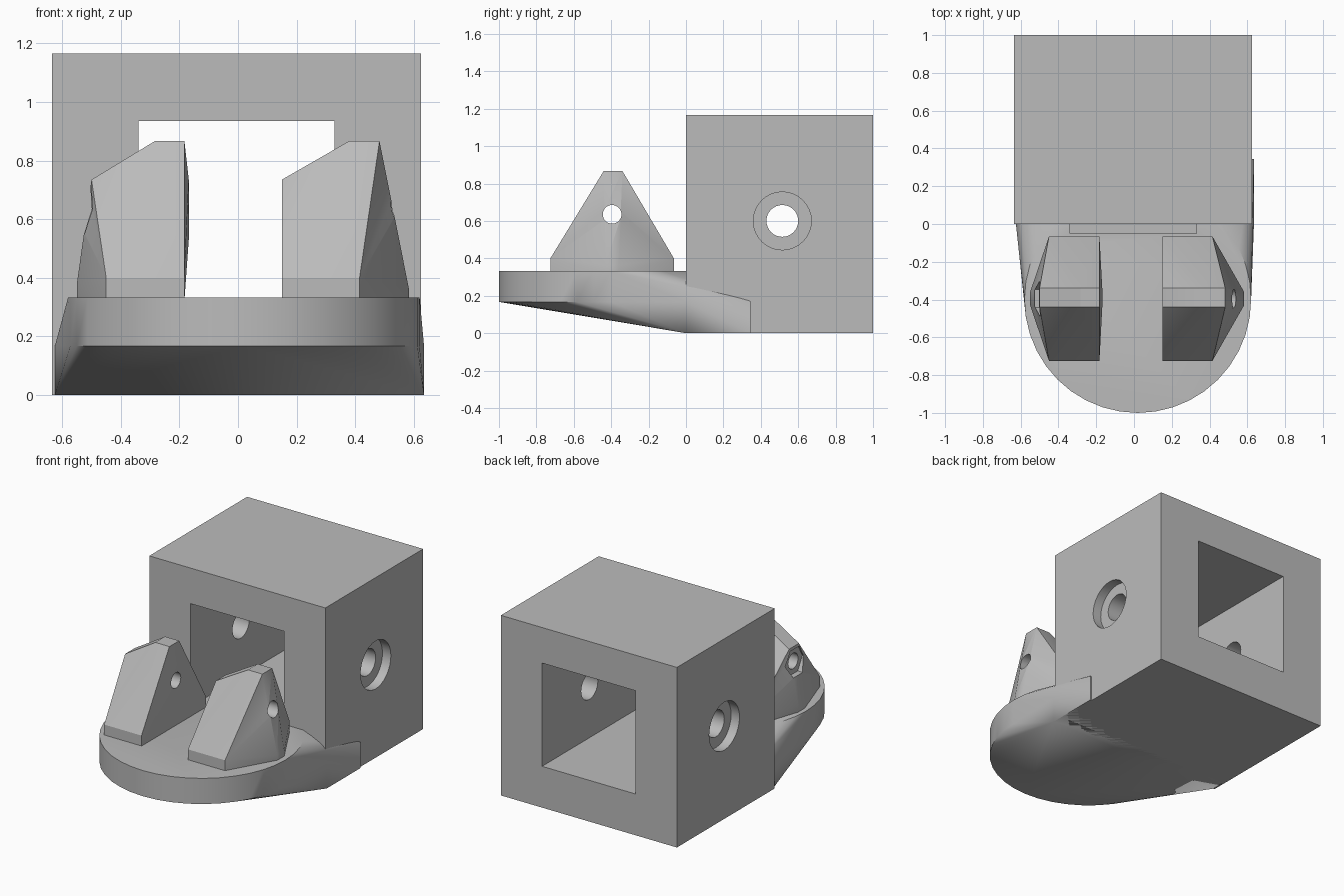
import bpy, bmesh, math
from mathutils import Matrix, Vector

if "Cube" in bpy.data.objects:
    bpy.data.objects.remove(bpy.data.objects["Cube"], do_unlink=True)

grey = bpy.data.materials.new("plain grey")
grey.use_nodes = True
colour = (0.5, 0.5, 0.5, 1)
grey.diffuse_color = colour
grey.node_tree.nodes["Principled BSDF"].inputs["Base Color"].default_value = colour


def finish(name, bm):
    bmesh.ops.recalc_face_normals(bm, faces=bm.faces)
    mesh = bpy.data.meshes.new(name)
    bm.to_mesh(mesh)
    bm.free()
    mesh.materials.append(grey)
    obj = bpy.data.objects.new(name, mesh)
    bpy.context.collection.objects.link(obj)
    return obj


def corners(xs, ys, zs):
    return [(x, y, z) for x in xs for y in ys for z in zs]


def hull(name, points):
    bm = bmesh.new()
    for p in points:
        bm.verts.new(p)
    res = bmesh.ops.convex_hull(bm, input=bm.verts)
    spare = {g for g in res["geom_interior"] + res["geom_unused"]
             if isinstance(g, bmesh.types.BMVert)}
    bmesh.ops.delete(bm, geom=list(spare), context='VERTS')
    bmesh.ops.dissolve_limit(bm, angle_limit=math.radians(0.5),
                             verts=bm.verts, edges=bm.edges)
    return finish(name, bm)


def bore(name, x0, x1, y, z, radius, sides=32):
    """Cylinder or prism lying along x."""
    bm = bmesh.new()
    place = Matrix.Translation(((x0 + x1) / 2, y, z)) @ Matrix.Rotation(math.pi / 2, 4, 'Y')
    bmesh.ops.create_cone(bm, cap_ends=True, segments=sides, radius1=radius,
                          radius2=radius, depth=x1 - x0, matrix=place)
    return finish(name, bm)


def cut(obj, cutters):
    for c in cutters:
        mod = obj.modifiers.new("cut", 'BOOLEAN')
        mod.operation = 'DIFFERENCE'
        mod.solver = 'EXACT'
        mod.object = c
    bpy.context.view_layer.update()
    deps = bpy.context.evaluated_depsgraph_get()
    mesh = bpy.data.meshes.new_from_object(obj.evaluated_get(deps))
    obj.modifiers.clear()
    obj.data = mesh


# Cutters
socket_cut = hull("socket_cutter", corners((-0.34, 0.33), (-0.05, 1.1), (0.267, 0.935)))
cross_bore = bore("cross_bore_cutter", -1, 1, 0.515, 0.6, 0.085)
left_recess = bore("left_recess_cutter", 0.565, 0.8, 0.515, 0.6, 0.155)
right_recess = bore("right_recess_cutter", -0.8, -0.575, 0.515, 0.6, 0.155)
pin_bore = bore("pin_bore_cutter", -1, 1, -0.395, 0.635, 0.05)
nut_pocket = bore("nut_pocket_cutter", -0.8, -0.49, -0.395, 0.635, 0.095, 6)

# Square socket block
block = hull("socket_block", corners((-0.635, 0.625), (0, 1), (0, 1.165)))
cut(block, [socket_cut, cross_bore, left_recess, right_recess])

# Rounded base plate blended down into the block's foot
disc = [(0.02 + 0.6 * math.cos(a), -0.4 + 0.6 * math.sin(a), z)
        for a in (math.tau * i / 40 for i in range(40)) for z in (0.167, 0.333)]
plate = hull("base_plate", disc + corners((-0.625, 0.635), (0, 0.345), (0, 0.167)))
cut(plate, [socket_cut])

# Pair of pin lugs
base_y, ridge_y, base_z = (-0.725, -0.065), (-0.44, -0.34), (0.32, 0.4)
left_lug = hull("left_lug",
                corners((0.15, 0.415), base_y, base_z)
                + corners((0.38, 0.483), ridge_y, (0.867,))
                + corners((0.15,), ridge_y, (0.735,))
                + corners((0.583,), (-0.43, -0.36), (0.32, 0.365)))
right_lug = hull("right_lug",
                 corners((-0.45, -0.183), base_y, base_z)
                 + corners((-0.283, -0.183), ridge_y, (0.867,))
                 + corners((-0.5,), ridge_y, (0.735,))
                 + corners((-0.55,), (-0.43, -0.36), (0.32, 0.38))
                 + corners((-0.168,), ridge_y, (0.53, 0.735)))
cut(left_lug, [pin_bore])
cut(right_lug, [pin_bore, nut_pocket])

for helper in (socket_cut, cross_bore, left_recess, right_recess, pin_bore, nut_pocket):
    bpy.data.objects.remove(helper, do_unlink=True)

# Smooth shading with sharp edges kept
bpy.ops.object.select_all(action='DESELECT')
for part in (block, plate, left_lug, right_lug):
    part.select_set(True)
bpy.context.view_layer.objects.active = block
bpy.ops.object.shade_smooth_by_angle(angle=math.radians(30))
